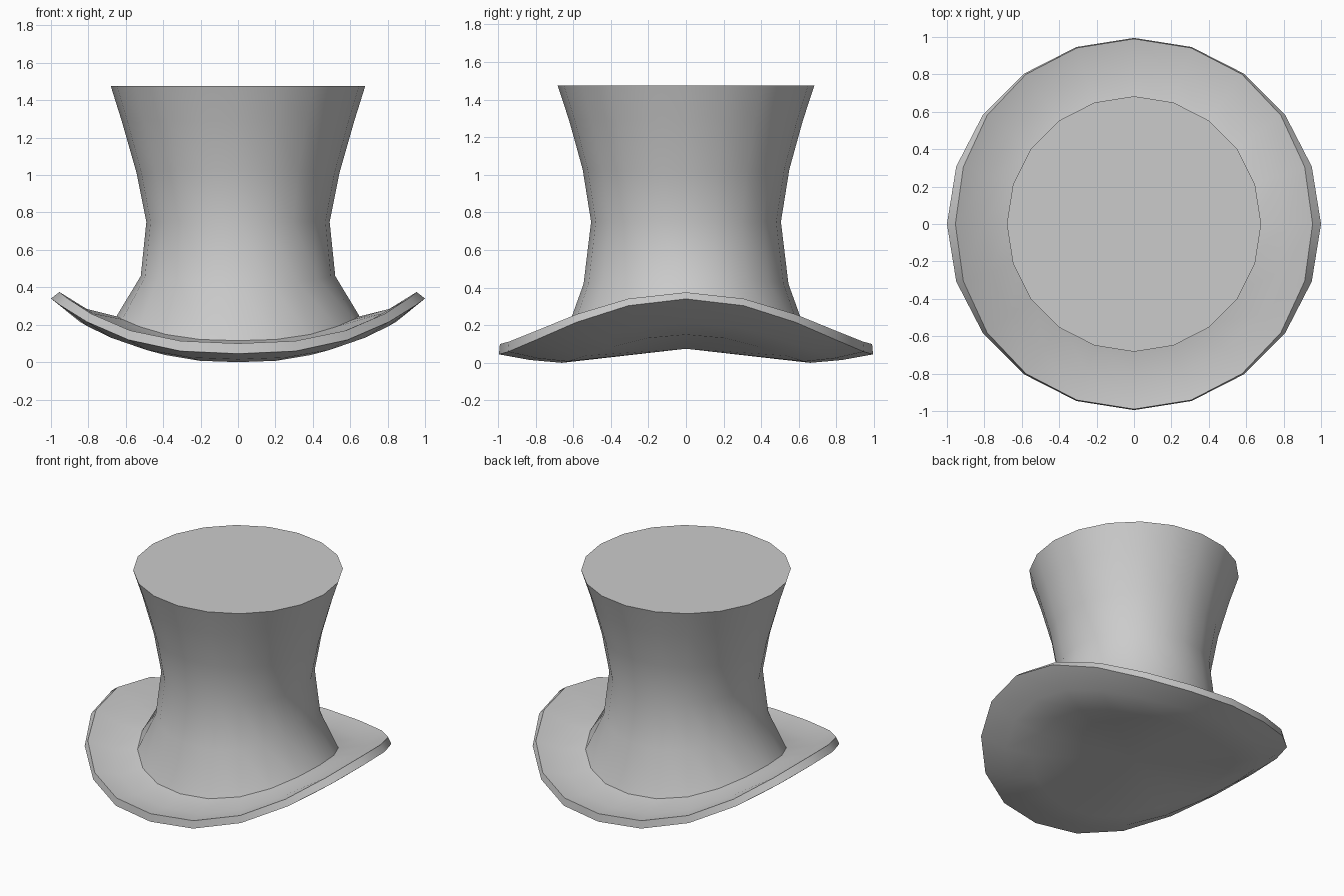
import bpy, bmesh, math

if "Cube" in bpy.data.objects:
    bpy.data.objects.remove(bpy.data.objects["Cube"])

SIDES = 20


def ring(bm, rx, ry, zx, zy, power=2.6):
    """Ring whose left/right sides (zx) are curled above its front/back (zy)."""
    verts = []
    for i in range(SIDES):
        a = 2 * math.pi * i / SIDES
        c, s = math.cos(a), math.sin(a)
        f = abs(c) ** power
        x = c * (ry + (rx - ry) * f)
        verts.append(bm.verts.new((x, s * ry, zy + (zx - zy) * f)))
    return verts


def lathe(name, rows, cap_first=False, end_z=None):
    bm = bmesh.new()
    rings = [ring(bm, *row) for row in rows]
    for a, b in zip(rings, rings[1:]):
        for i in range(SIDES):
            j = (i + 1) % SIDES
            bm.faces.new((a[i], b[i], b[j], a[j]))
    if cap_first:
        bm.faces.new(rings[0])
    if end_z is not None:
        tip = bm.verts.new((0, 0, end_z))
        last = rings[-1]
        for i in range(SIDES):
            bm.faces.new((last[i], tip, last[(i + 1) % SIDES]))
    mesh = bpy.data.meshes.new(name)
    bm.to_mesh(mesh)
    bm.free()
    obj = bpy.data.objects.new(name, mesh)
    bpy.context.collection.objects.link(obj)
    bpy.ops.object.select_all(action='DESELECT')
    obj.select_set(True)
    bpy.context.view_layer.objects.active = obj
    bpy.ops.object.shade_smooth_by_angle(angle=math.radians(38))
    return obj


# Where crown and brim meet: (x radius, y radius, side height, front height)
seam = (0.65, 0.655, 0.245, 0.115)

# Flared crown with flat top
lathe("crown", [
    (0.68, 0.683, 1.475, 1.475),
    (0.622, 0.622, 1.29, 1.29),
    (0.542, 0.55, 1.01, 1.03),
    (0.49, 0.505, 0.75, 0.75),
    (0.52, 0.545, 0.46, 0.42),
    seam,
], cap_first=True)

# Thick brim curled up at both sides, closed underneath
lathe("brim", [
    seam,
    (0.81, 0.83, 0.285, 0.08),
    (0.955, 0.99, 0.375, 0.10),
    (1.0, 0.995, 0.34, 0.045),
    (0.845, 0.83, 0.215, 0.015),
    (0.66, 0.66, 0.15, 0.0),
], end_z=0.075)
